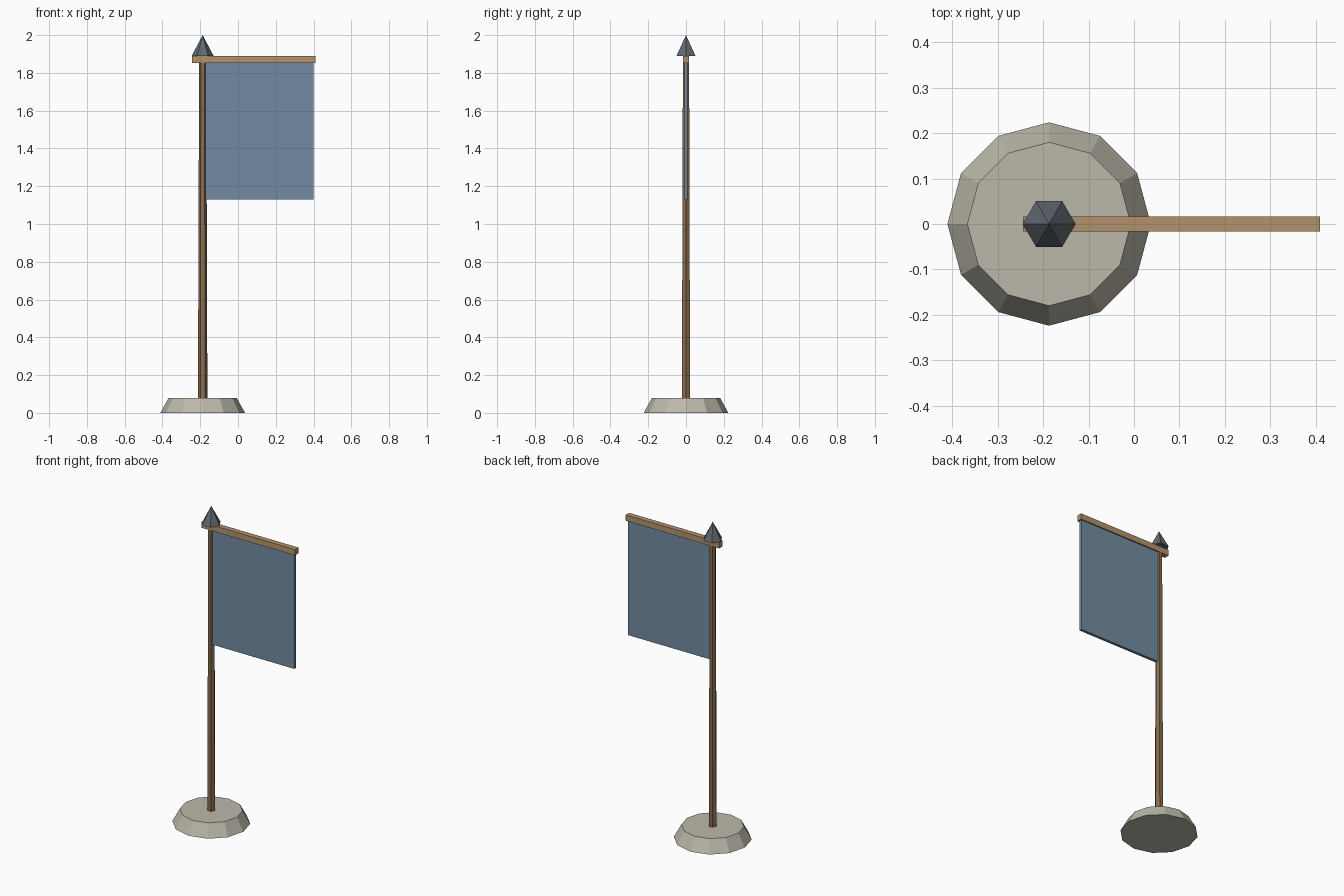
import bpy
from math import pi

if "Cube" in bpy.data.objects:
    bpy.data.objects.remove(bpy.data.objects["Cube"])

POLE_X = -0.187


def paint(obj, name, rgb):
    mat = bpy.data.materials.get(name) or bpy.data.materials.new(name)
    mat.diffuse_color = (*rgb, 1)
    mat.use_nodes = True
    mat.node_tree.nodes["Principled BSDF"].inputs["Base Color"].default_value = mat.diffuse_color
    obj.data.materials.append(mat)


def frustum(name, sides, r_bottom, r_top, z0, z1):
    """Flat-sided tapered solid on the pole axis, with a corner on the x axis."""
    bpy.ops.mesh.primitive_cone_add(vertices=sides, radius1=r_bottom, radius2=r_top,
                                    depth=z1 - z0, location=(POLE_X, 0, (z0 + z1) / 2),
                                    rotation=(0, 0, pi / 2))
    obj = bpy.context.object
    obj.name = name
    return obj


def box(name, x0, x1, thickness, z0, z1):
    bpy.ops.mesh.primitive_cube_add(size=1, location=((x0 + x1) / 2, 0, (z0 + z1) / 2))
    obj = bpy.context.object
    obj.name = name
    obj.scale = (x1 - x0, thickness, z1 - z0)
    bpy.ops.object.transform_apply(location=False, rotation=False, scale=True)
    return obj


# Stone foot
paint(frustum("base", 12, 0.224, 0.18, 0, 0.08), "stone", (0.50, 0.48, 0.40))

# Tapered wooden pole
paint(frustum("pole", 6, 0.025, 0.019, 0.08, 1.875), "dark_wood", (0.25, 0.15, 0.08))

# Crossbar and hanging cloth
paint(box("crossbar", -0.244, 0.41, 0.034, 1.853, 1.89), "light_wood", (0.45, 0.29, 0.15))
paint(box("banner", -0.176, 0.40, 0.018, 1.13, 1.853), "cloth", (0.17, 0.26, 0.36))

# Pointed metal tip
paint(frustum("finial", 6, 0.058, 0, 1.89, 2.0), "metal", (0.12, 0.14, 0.16))
